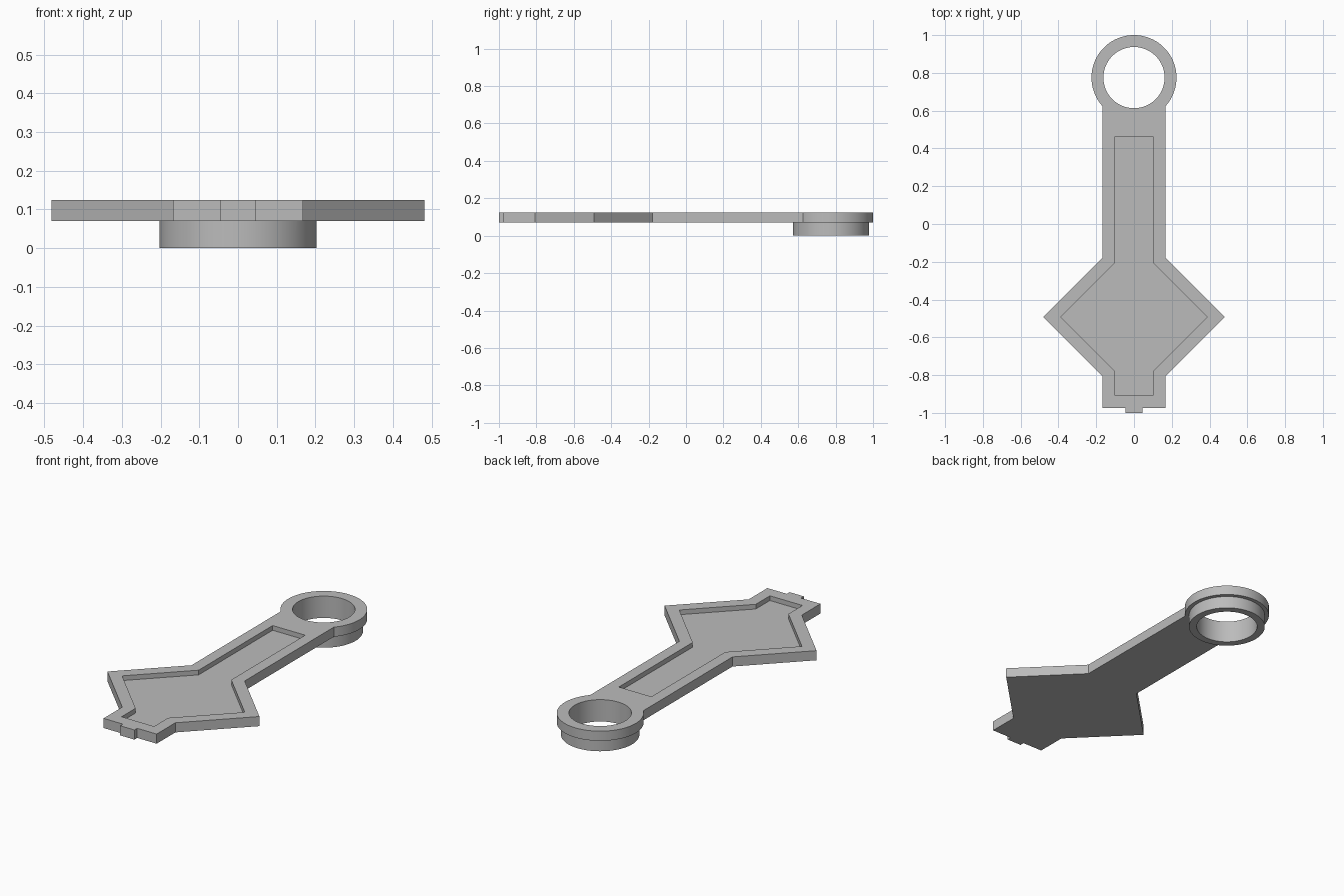
import bpy, bmesh
from math import sin, cos, asin, pi, radians

cube = bpy.data.objects.get("Cube")
if cube:
    bpy.data.objects.remove(cube, do_unlink=True)

# Main dimensions
TOP, UNDERSIDE, POCKET_FLOOR = 0.125, 0.07, 0.098
RING_Y, RING_R, COLLAR_R, HOLE_R = 0.775, 0.225, 0.203, 0.162
NECK = 0.168

grey = bpy.data.materials.new("plain grey")
grey.use_nodes = True
colour = (0.5, 0.5, 0.5, 1)
grey.diffuse_color = colour
grey.node_tree.nodes["Principled BSDF"].inputs["Base Color"].default_value = colour


def prism(name, outline, z0, z1):
    """Extrude a closed outline from z0 up to z1."""
    bm = bmesh.new()
    face = bm.faces.new([bm.verts.new((x, y, z0)) for x, y in outline])
    result = bmesh.ops.extrude_face_region(bm, geom=[face])
    for v in result["geom"]:
        if isinstance(v, bmesh.types.BMVert):
            v.co.z = z1
    bmesh.ops.recalc_face_normals(bm, faces=bm.faces)
    mesh = bpy.data.meshes.new(name)
    bm.to_mesh(mesh)
    bm.free()
    mesh.materials.append(grey)
    obj = bpy.data.objects.new(name, mesh)
    bpy.context.collection.objects.link(obj)
    return obj


def arc(radius, start, end, steps):
    return [(radius * cos(start + (end - start) * i / steps),
             RING_Y + radius * sin(start + (end - start) * i / steps))
            for i in range(steps + 1)]


def circle(radius):
    return arc(radius, 0, 2 * pi, 96)[:-1]


def mirrored(half):
    """Close a right-hand profile with its mirror image."""
    return half + [(-x, y) for x, y in reversed(half)]


def combine(target, tool, operation):
    mod = target.modifiers.new(operation.title(), "BOOLEAN")
    mod.operation, mod.solver, mod.object = operation, "EXACT", tool
    bpy.ops.object.select_all(action="DESELECT")
    bpy.context.view_layer.objects.active = target
    target.select_set(True)
    bpy.ops.object.modifier_apply(modifier=mod.name)
    bpy.data.objects.remove(tool, do_unlink=True)


# Flat body: tab, foot, diamond, neck and round end in one outline
meet = asin(NECK / RING_R) - pi / 2
half_body = [(0.045, -1), (0.045, -0.975), (NECK, -0.975), (NECK, -0.806),
             (0.481, -0.493), (NECK, -0.18)]
round_end = arc(RING_R, meet, pi - meet, 90)
outline = half_body + round_end + [(-x, y) for x, y in reversed(half_body)]
body = prism("handle_body", outline, UNDERSIDE, TOP)

# Collar under the round end
combine(body, prism("collar", circle(COLLAR_R), 0, UNDERSIDE + 0.01), "UNION")

# Through hole and shallow pocket
combine(body, prism("hole_cutter", circle(HOLE_R), -0.1, 0.3), "DIFFERENCE")
half_pocket = [(0.103, -0.905), (0.103, -0.778), (0.388, -0.493),
               (0.103, -0.208), (0.103, 0.46)]
combine(body, prism("pocket_cutter", mirrored(half_pocket), POCKET_FLOOR, 0.3), "DIFFERENCE")

bpy.ops.object.shade_smooth_by_angle(angle=radians(30))
